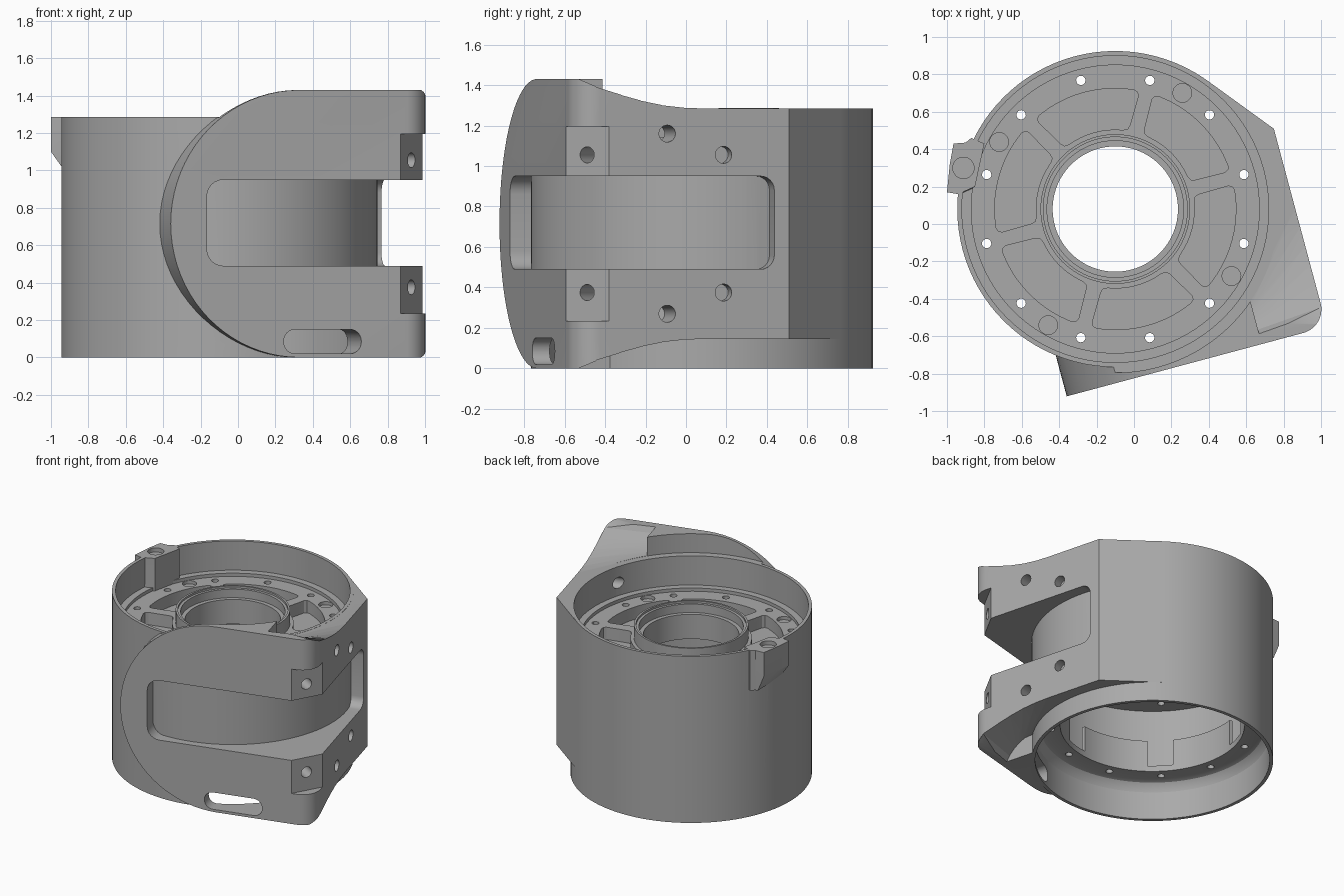
import bpy, bmesh, math
from math import sin, cos, pi, radians
from mathutils import Matrix, Vector

if "Cube" in bpy.data.objects:
    bpy.data.objects.remove(bpy.data.objects["Cube"])

# Local frame: cylinder axis at origin, clamp face looks along -y
FRAME = Matrix.Translation((-0.1, 0.08, 0)) @ Matrix.Rotation(radians(15), 4, 'Z')
H, TOP = 1.43, 1.285
STEP = TOP - 0.001
R = 0.845

grey = bpy.data.materials.new("machined_grey")
grey.use_nodes = True
grey.diffuse_color = (0.4, 0.4, 0.4, 1)
grey.node_tree.nodes["Principled BSDF"].inputs["Base Color"].default_value = (0.4, 0.4, 0.4, 1)


def make(name, bm):
    bmesh.ops.recalc_face_normals(bm, faces=bm.faces)
    me = bpy.data.meshes.new(name)
    bm.to_mesh(me)
    bm.free()
    ob = bpy.data.objects.new(name, me)
    me.materials.append(grey)
    ob.matrix_world = FRAME
    bpy.context.collection.objects.link(ob)
    return ob


def loft(name, rings, closed=False):
    """Skin equal-length rings; cap the ends unless the loop is closed."""
    bm = bmesh.new()
    vs = [[bm.verts.new(p) for p in r] for r in rings]
    n = len(rings[0])
    pairs = list(zip(vs, vs[1:])) + ([(vs[-1], vs[0])] if closed else [])
    for a, b in pairs:
        for i in range(n):
            j = (i + 1) % n
            bm.faces.new((a[i], a[j], b[j], b[i]))
    if not closed:
        bm.faces.new(vs[0])
        bm.faces.new(vs[-1])
    return make(name, bm)


def prism(name, pts, z0, z1):
    return loft(name, [[(x, y, z) for x, y in pts] for z in (z0, z1)])


def rod(name, r, a, b, seg=24):
    a, b = Vector(a), Vector(b)
    d = b - a
    bm = bmesh.new()
    mat = Matrix.Translation((a + b) / 2) @ d.to_track_quat('Z', 'Y').to_matrix().to_4x4()
    bmesh.ops.create_cone(bm, cap_ends=True, segments=seg, radius1=r, radius2=r,
                          depth=d.length, matrix=mat)
    return make(name, bm)


def lathe(name, section, seg=96):
    return loft(name, [[(r * cos(t), r * sin(t), z) for r, z in section]
                       for t in (2 * pi * i / seg for i in range(seg))], True)


def arc(cx, cy, r, a0, a1, n):
    return [(cx + r * cos(radians(a0 + (a1 - a0) * i / n)),
             cy + r * sin(radians(a0 + (a1 - a0) * i / n))) for i in range(n + 1)]


def rounded(x0, x1, y0, y1, r):
    return (arc(x1 - r, y1 - r, r, 0, 90, 6) + arc(x0 + r, y1 - r, r, 90, 180, 6)
            + arc(x0 + r, y0 + r, r, 180, 270, 6) + arc(x1 - r, y0 + r, r, 270, 360, 6))


def combine(ob, other, op='DIFFERENCE'):
    m = ob.modifiers.new("bool", 'BOOLEAN')
    m.operation, m.object, m.solver = op, other, 'EXACT'
    bpy.context.view_layer.objects.active = ob
    bpy.ops.object.modifier_apply(modifier=m.name)
    bpy.data.objects.remove(other)


def finish(ob):
    bpy.ops.object.select_all(action='DESELECT')
    ob.select_set(True)
    bpy.context.view_layer.objects.active = ob
    bpy.ops.object.shade_smooth_by_angle(angle=radians(28))


# Clamp block: D-shaped face profile trimmed by the plan outline
d_face = arc(0.205, H / 2, H / 2, 90, 270, 40) + [(1.2, 0), (1.2, H)]
housing = loft("housing", [[(u, v, z) for u, z in d_face] for v in (-0.9, 0.6)])
plan = ([(-0.6, -1), (0.3, -1), (0.3, -0.95)] + arc(0.80, -0.77, 0.13, -90, 0, 10)
        + [(0.93, 0.195), (R * cos(radians(39.3)), R * sin(radians(39.3))), (-0.6, 0.5)])
combine(housing, prism("plan_trim", plan, -0.5, 2), 'INTERSECT')

# Scooped relief above and below the side arm
levels = [1.46, 1.39, 1.35, 1.322, 1.30, 1.288, STEP]
near = [-0.86, -0.82, -0.785, -0.75, -0.715, -0.685, -0.65]
far = [-0.96, -0.79, -0.655, -0.55, -0.44, -0.33, -0.22]
for flip in (False, True):
    rings = []
    for u, vs in ((0.57, near), (0.95, far)):
        prof = list(zip(vs, levels)) + [(1, STEP), (1, 1.46)]
        rings.append([(u, v, H - z if flip else z) for v, z in prof])
    combine(housing, loft("scoop", rings))
combine(housing, rod("rim_clear", 0.875, (0, 0, STEP), (0, 0, 2), 96))

# Wrap-around window and chamfered screw seats
front_slot = rounded(-0.31, 2, 0.49, 0.95, 0.09)
combine(housing, loft("window", [[(u, v, z) for u, z in front_slot] for v in (-2, 0)]))
side_slot = rounded(-2, 0.12, 0.49, 0.95, 0.07)
combine(housing, loft("window", [[(u, v, z) for v, z in side_slot] for u in (0.3, 2)]))
combine(housing, prism("seat", [(0.763, -0.9), (0.763, -1.1), (1.2, -1.1), (1.2, -0.726),
                                (0.93, -0.726)], 0.235, 1.195))
for z in (0.375, 1.055):
    combine(housing, rod("screw", 0.04, (0.95, -0.92, z), (0.72, -0.69, z)))
    combine(housing, rod("screw", 0.042, (1.1, -0.14, z), (0.86, -0.14, z)))

# Main barrel, hollowed
combine(housing, rod("barrel", R, (0, 0, 0), (0, 0, TOP), 96), 'UNION')
combine(housing, rod("bore", 0.82, (0, 0, -1), (0, 0, 3), 96))
for z in (0.27, 1.16):
    combine(housing, rod("screw", 0.042, (1.1, -0.428, z), (0.6, -0.428, z)))
oval = rounded(0.116, 0.545, 0.02, 0.15, 0.062)
combine(housing, loft("drain", [[(u, v, z) for u, z in oval] for v in (-1.1, -0.45)]))

# Side lug at the rim, tapered at its foot, with a round recess on top
lug_plan = [(-0.80, 0.43), (-0.87, 0.46), (-0.90, 0.435), (-0.965, 0.43), (-0.985, 0.32),
            (-1.0, 0.17), (-0.94, 0.16), (-0.85, 0.20)]
inv = FRAME.inverted()
lug = loft("side_lug", [[inv @ Vector((max(x, lim), y, z)) for x, y in lug_plan]
                        for z, lim in ((0.98, -0.915), (1.1, -1.0), (TOP + 0.001, -1.0))])
combine(housing, lug, 'UNION')
c = inv @ Vector((-0.912, 0.3, TOP))
combine(housing, rod("lug_hole", 0.057, c - Vector((0, 0, 0.03)), c + Vector((0, 0, 0.1)), 32))
finish(housing)

# Inner web with raised rim ledge and central hub
web = lathe("inner_web", [(0.335, 0.87), (0.822, 0.87), (0.822, 1.06), (0.77, 1.06),
                          (0.77, 1.035), (0.40, 1.035), (0.40, 1.14), (0.385, 1.14),
                          (0.385, 1.125), (0.365, 1.125), (0.365, 1.06), (0.335, 1.06)])

# Six recessed pockets with softened corners
corner = [(0.645, 23.9), (0.637, 25.7), (0.617, 26.5), (0.455, 24.9), (0.433, 23.8),
          (0.425, 20.5)]
for k in range(6):
    mid = 30 + 60 * k
    side = [arc(0, 0, r, mid + a, mid, 1)[0] for r, a in corner]
    mirror = [arc(0, 0, r, mid - a, mid, 1)[0] for r, a in reversed(corner)]
    pts = (side + arc(0, 0, 0.425, mid + 15, mid - 15, 6) + mirror
           + arc(0, 0, 0.645, mid - 18, mid + 18, 8))
    combine(web, prism("pocket", pts, 0.94, 1.3))

# Lower flange ring, filleted into the barrel wall
flange = lathe("lower_flange", [(0.645, 0.285), (0.755, 0.285), (0.785, 0.275), (0.81, 0.245),
                                (0.822, 0.21), (0.822, 0.33), (0.645, 0.33)])
for x, y in arc(0, 0, 0.712, 0, 330, 11):
    for part in (web, flange):
        combine(part, rod("bolt", 0.025, (x, y, 0.2), (x, y, 1.3), 16))

# Four shallow round locating recesses on the web
for x, y in arc(0, 0, 0.717, 45, 315, 3):
    combine(web, rod("locating_recess", 0.05, (x, y, 1.01), (x, y, 1.3), 32))
finish(web)
finish(flange)

# Upright wall segments standing on the flange
for k in range(6):
    a = 60 * k
    seg = arc(0, 0, 0.645, a - 22, a + 22, 12) + arc(0, 0, 0.67, a + 22, a - 22, 12)
    finish(prism("flange_wall_%d" % (k + 1), seg, 0.32, 0.53))
